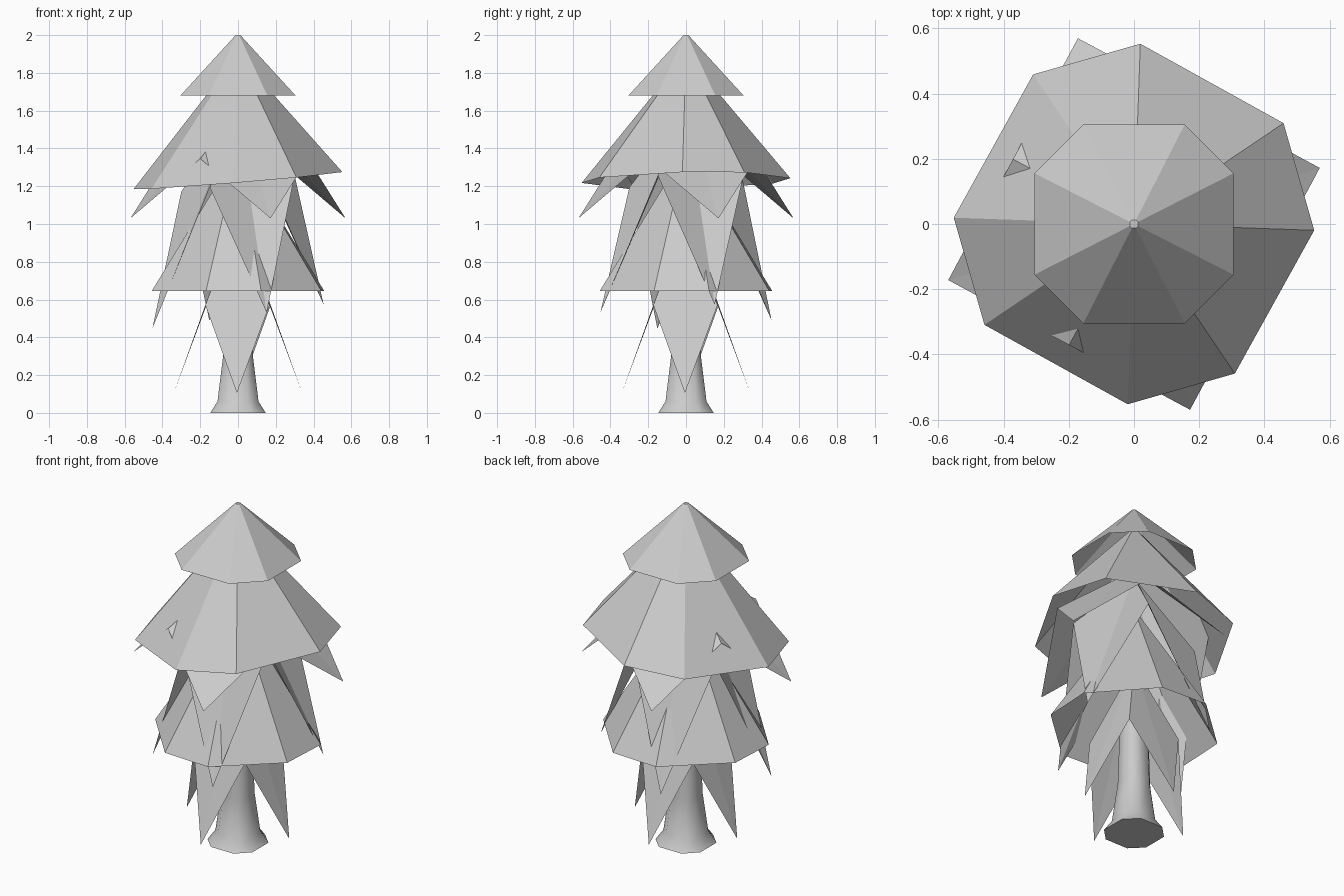
import bpy
import bmesh
from math import cos, sin, radians

cube = bpy.data.objects.get("Cube")
if cube:
    bpy.data.objects.remove(cube, do_unlink=True)

grey = bpy.data.materials.new("plain grey")
grey.use_nodes = True
colour = (0.6, 0.6, 0.6, 1)
grey.diffuse_color = colour
grey.node_tree.nodes["Principled BSDF"].inputs["Base Color"].default_value = colour


def finish(bm, name):
    bmesh.ops.recalc_face_normals(bm, faces=bm.faces)
    mesh = bpy.data.meshes.new(name)
    bm.to_mesh(mesh)
    bm.free()
    mesh.materials.append(grey)
    obj = bpy.data.objects.new(name, mesh)
    bpy.context.scene.collection.objects.link(obj)
    return obj


def layered(name, rings, cap_top=False, cap_bottom=False):
    """Bridge equal-sized rings of points, listed from bottom to top."""
    bm = bmesh.new()
    loops = [[bm.verts.new(p) for p in ring] for ring in rings]
    for low, high in zip(loops, loops[1:]):
        for i in range(len(low)):
            j = (i + 1) % len(low)
            bm.faces.new((low[i], low[j], high[j], high[i]))
    if cap_top:
        bm.faces.new(loops[-1])
    if cap_bottom:
        bm.faces.new(loops[0])
    return finish(bm, name)


# Octagon with alternating short and long sides
def octagon(radius, z, turn=0, tilt=(0, 0)):
    points = []
    for quarter in range(4):
        for corner in (27, 63):
            a = radians(90 * quarter + corner + turn)
            x, y = radius * cos(a), radius * sin(a)
            points.append((x, y, z + tilt[0] * x + tilt[1] * y))
    return points


# Four-pointed ring: low tips, high valleys
def star(tip, valley, turn, tilt):
    points = []
    for i in range(8):
        radius, z = valley if i % 2 else tip
        a = radians(45 * i + turn)
        x, y = radius * cos(a), radius * sin(a)
        points.append((x, y, z + tilt * x))
    return points


def canopy(name, radius, z, apex, turn=0, tilt=(0, 0)):
    layered(name, [octagon(radius, z, turn, tilt), octagon(0.014, apex, turn)], cap_top=True)


def spikes(name, tip, valley, apex, turn, tilt=0):
    top = (0.012, apex)
    layered(name, [star(tip, valley, turn, tilt), star(top, top, turn, 0)], cap_top=True)


# Foliage tiers, from the top down
canopy("top_canopy", 0.342, 1.68, 2.0)
canopy("upper_canopy", 0.553, 1.23, 1.88, -29, (0.082, 0.02))
spikes("upper_spikes", (0.595, 1.03), (0.421, 1.345), 1.62, 16.8)
spikes("middle_spikes", (0.478, 0.51), (0.335, 1.215), 1.57, 18.5, 0.14)
canopy("lower_canopy", 0.473, 0.645, 1.37, 42)
spikes("lower_spikes", (0.34, 0.105), (0.24, 0.57), 1.02, -1)

# Flared trunk
profile = [(0.165, 0), (0.122, 0.06), (0.09, 0.29), (0.07, 0.9)]
trunk = layered("trunk", [octagon(r, z) for r, z in profile], True, True)
bpy.ops.object.select_all(action="DESELECT")
trunk.select_set(True)
bpy.context.view_layer.objects.active = trunk
bpy.ops.object.shade_smooth_by_angle(angle=radians(60))
